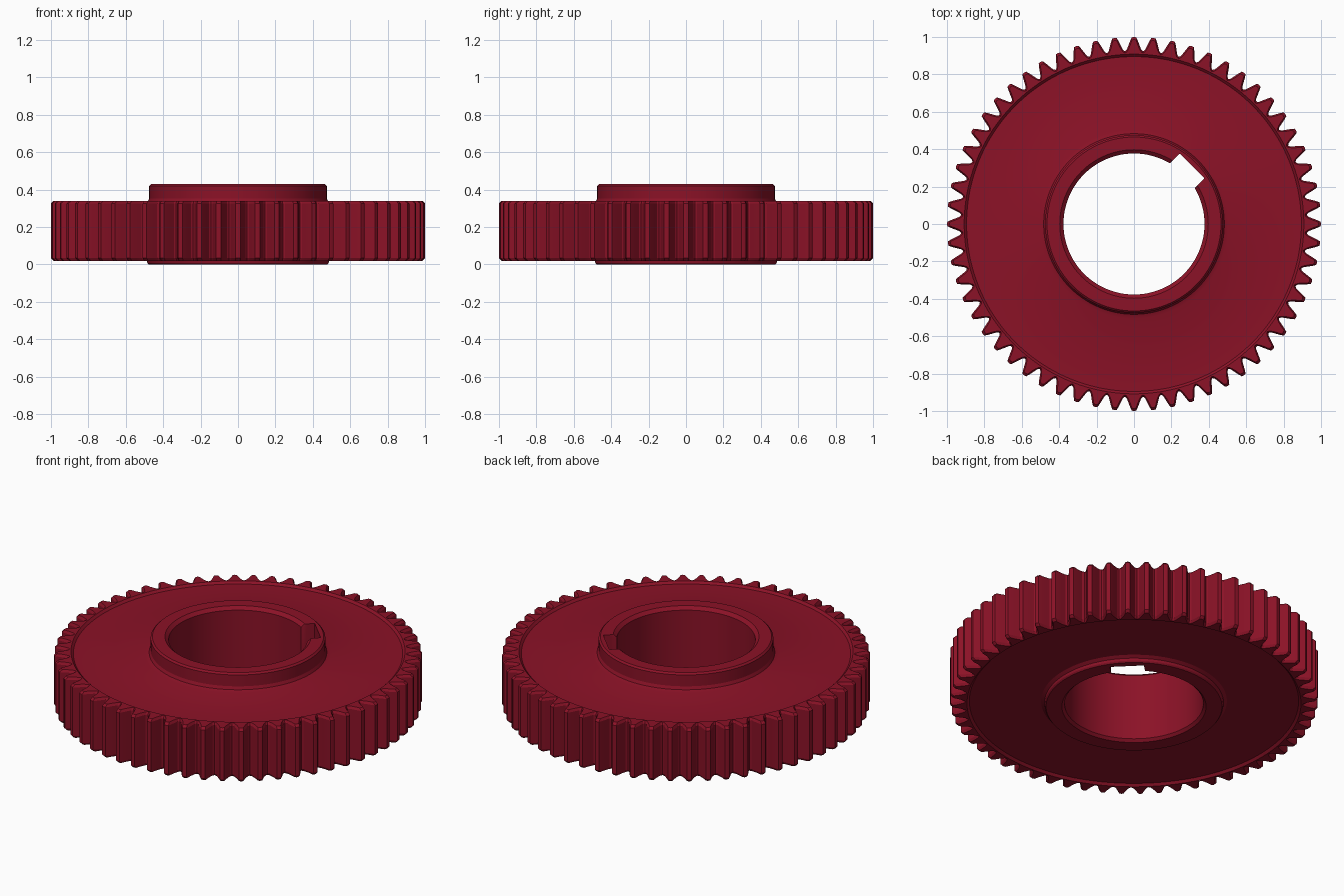
import bpy, bmesh, math

if "Cube" in bpy.data.objects:
    bpy.data.objects.remove(bpy.data.objects["Cube"])

TEETH = 60
KEY_ANGLE, KEY_DEPTH, KEY_HALF = math.radians(45), 0.44, 0.093
BORE = 0.377

# One tooth: (angle from tooth centre in degrees, full radius, chamfered end radius)
HALF = [(0, 1.0, 0.987), (0.7, 0.998, 0.982), (1.2, 0.98, 0.957),
        (1.8, 0.955, 0.936), (2.4, 0.932, 0.921), (3.0, 0.925, 0.915)]
TOOTH = [(-a, r, c) for a, r, c in HALF[4:0:-1]] + HALF
STEPS = [(math.radians(360 / TEETH * t + a), r, c)
         for t in range(TEETH) for a, r, c in TOOTH]


def bore_radius(a):
    """Round bore with a square keyway cut at KEY_ANGLE."""
    d = (a - KEY_ANGLE + math.pi) % (2 * math.pi) - math.pi
    if abs(d) > math.radians(20):
        return BORE
    side = KEY_HALF / max(abs(math.sin(d)), 1e-6)
    return max(BORE, min(KEY_DEPTH / math.cos(d), side))


def circle(r):
    return lambda s: r


def bore(chamfer=0.0):
    return lambda s: max(bore_radius(s[0]), BORE + chamfer)


tooth_full = lambda s: s[1]
tooth_end = lambda s: s[2]

# Closed cross-section, from the bore bottom outwards, up and back in
SECTION = [
    (bore(), 0.015), (bore(0.015), 0.0),                           # bore edge
    (circle(0.478), 0.0), (circle(0.485), 0.008),                  # lower hub
    (circle(0.487), 0.022), (circle(0.505), 0.034),
    (circle(0.895), 0.034), (circle(0.908), 0.02),                 # lower web
    (tooth_end, 0.02), (tooth_full, 0.034),                        # teeth
    (tooth_full, 0.326), (tooth_end, 0.34),
    (circle(0.908), 0.34), (circle(0.895), 0.327),                 # upper web
    (circle(0.505), 0.327), (circle(0.483), 0.335), (circle(0.475), 0.352),
    (circle(0.475), 0.42), (circle(0.465), 0.43),                  # upper hub
    (bore(0.02), 0.43), (bore(), 0.412),                           # bore edge
]

bm = bmesh.new()
loops = [[bm.verts.new((f(s) * math.cos(s[0]), f(s) * math.sin(s[0]), z)) for s in STEPS]
         for f, z in SECTION]
n = len(STEPS)
for k, lower in enumerate(loops):
    upper = loops[(k + 1) % len(loops)]
    for i in range(n):
        j = (i + 1) % n
        bm.faces.new((lower[i], lower[j], upper[j], upper[i]))
bmesh.ops.recalc_face_normals(bm, faces=bm.faces)

mesh = bpy.data.meshes.new("spur_gear")
bm.to_mesh(mesh)
bm.free()
gear = bpy.data.objects.new("spur_gear", mesh)
bpy.context.collection.objects.link(gear)

# Single deep red colour
red = bpy.data.materials.new("deep red")
red.diffuse_color = (0.26, 0.006, 0.02, 1)
red.use_nodes = True
red.node_tree.nodes["Principled BSDF"].inputs["Base Color"].default_value = red.diffuse_color
mesh.materials.append(red)

bpy.context.view_layer.objects.active = gear
gear.select_set(True)
bpy.ops.object.shade_smooth_by_angle(angle=math.radians(25))
